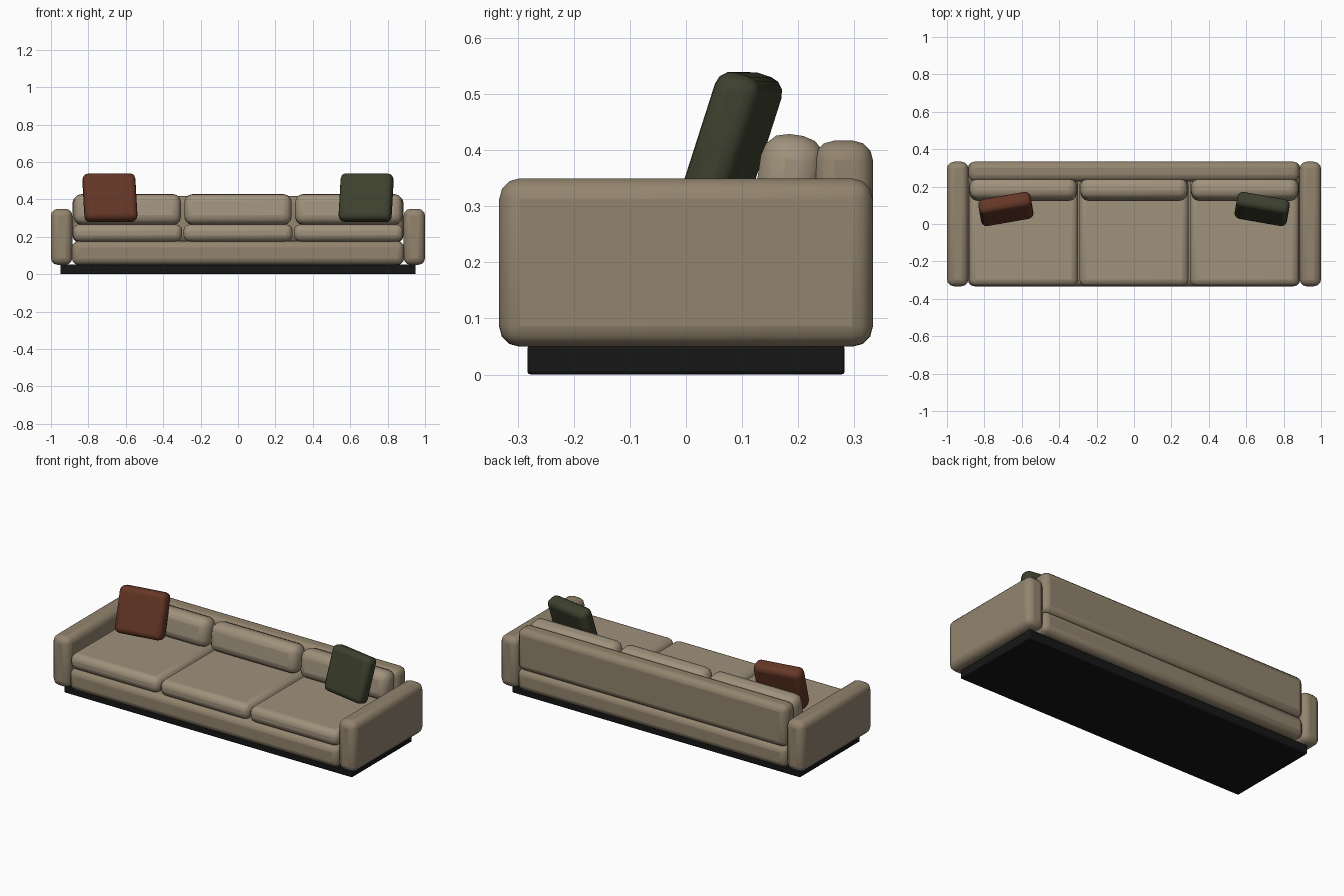
import bpy, bmesh
from math import radians

if "Cube" in bpy.data.objects:
    bpy.data.objects.remove(bpy.data.objects["Cube"])


def material(name, rgb):
    m = bpy.data.materials.new(name)
    m.diffuse_color = (*rgb, 1)
    m.use_nodes = True
    m.node_tree.nodes["Principled BSDF"].inputs["Base Color"].default_value = m.diffuse_color
    return m


FABRIC = material("fabric", (0.29, 0.23, 0.155))
CUSHION = material("cushion_fabric", (0.35, 0.285, 0.2))
RUST = material("rust_fabric", (0.13, 0.038, 0.02))
OLIVE = material("olive_fabric", (0.047, 0.052, 0.027))
BLACK = material("black_plinth", (0.008, 0.008, 0.008))


def rounded_box(name, centre, size, radius, mat, rot=(0, 0, 0), segments=3):
    bm = bmesh.new()
    bmesh.ops.create_cube(bm, size=1)
    bmesh.ops.scale(bm, vec=size, verts=bm.verts)
    me = bpy.data.meshes.new(name)
    bm.to_mesh(me)
    bm.free()
    ob = bpy.data.objects.new(name, me)
    bpy.context.collection.objects.link(ob)
    ob.location = centre
    ob.rotation_euler = [radians(a) for a in rot]
    me.materials.append(mat)
    bev = ob.modifiers.new("rounding", 'BEVEL')
    bev.width = radius
    bev.segments = segments
    bpy.ops.object.select_all(action='DESELECT')
    ob.select_set(True)
    bpy.context.view_layer.objects.active = ob
    bpy.ops.object.shade_smooth_by_angle(angle=radians(35))
    return ob


# Plinth, seat base and backrest
rounded_box("plinth", (0, 0, 0.026), (1.9, 0.566, 0.052), 0.006, BLACK, segments=2)
rounded_box("seat_base", (0, 0, 0.1135), (1.776, 0.666, 0.127), 0.035, FABRIC)
rounded_box("backrest", (0, 0.281, 0.294), (1.77, 0.105, 0.246), 0.035, FABRIC)

# Arms
for side, label in ((-1, "left"), (1, "right")):
    rounded_box(label + "_arm", (side * 0.943, 0, 0.2), (0.114, 0.666, 0.3), 0.037, FABRIC)

# Three seat cushions and three leaning back cushions
for i, label in ((-1, "left"), (0, "middle"), (1, "right")):
    rounded_box(label + "_seat_cushion", (i * 0.591, -0.044, 0.221),
                (0.585, 0.576, 0.092), 0.036, CUSHION)
    rounded_box(label + "_back_cushion", (i * 0.592, 0.185, 0.346),
                (0.574, 0.115, 0.164), 0.045, CUSHION, rot=(-8, 0, 0))

# Throw pillows, leaning back and turned inwards
for side, label, mat in ((-1, "rust", RUST), (1, "olive", OLIVE)):
    rounded_box(label + "_throw_pillow", (side * 0.685, 0.08, 0.409),
                (0.284, 0.085, 0.264), 0.03, mat, rot=(-18, 0, -10 * side))
